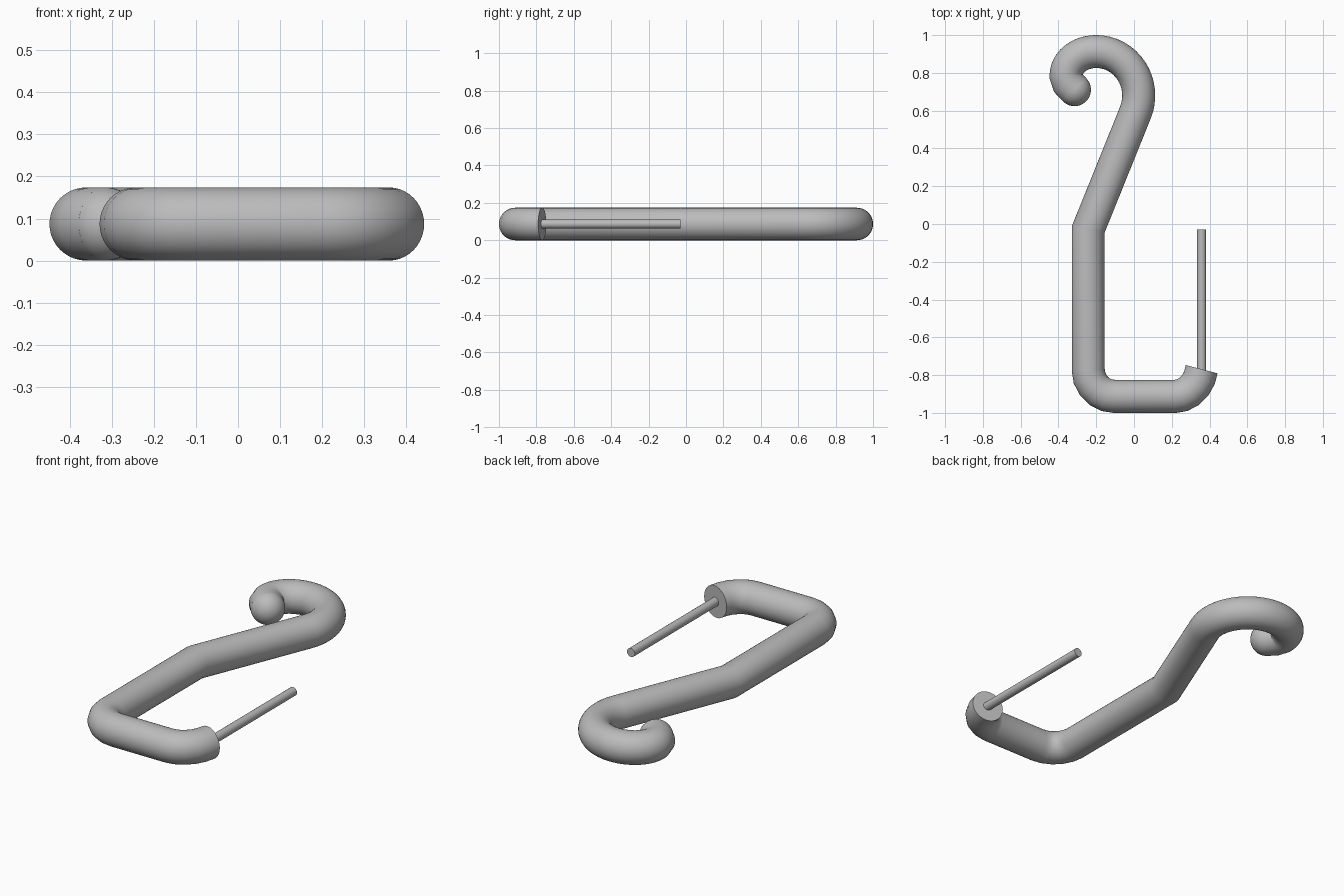
import bpy, bmesh, math
from mathutils import Vector

cube = bpy.data.objects.get("Cube")
if cube:
    bpy.data.objects.remove(cube)

RADIUS = 0.087
SIDES = 40

steel = bpy.data.materials.new("grey steel")
steel.use_nodes = True
GREY = (0.5, 0.5, 0.5, 1)
steel.diffuse_color = GREY
steel.node_tree.nodes["Principled BSDF"].inputs["Base Color"].default_value = GREY


def arc(cx, cy, rx, ry, start, end, steps):
    """Points along an elliptical arc, angles in degrees."""
    angles = [math.radians(start + (end - start) * i / steps) for i in range(steps + 1)]
    return [(cx + rx * math.cos(a), cy + ry * math.sin(a)) for a in angles]


def finish(bm, name):
    bmesh.ops.recalc_face_normals(bm, faces=bm.faces)
    mesh = bpy.data.meshes.new(name)
    bm.to_mesh(mesh)
    bm.free()
    mesh.materials.append(steel)
    obj = bpy.data.objects.new(name, mesh)
    bpy.context.collection.objects.link(obj)
    bpy.ops.object.select_all(action='DESELECT')
    obj.select_set(True)
    bpy.context.view_layer.objects.active = obj
    bpy.ops.object.shade_smooth_by_angle(angle=math.radians(40))
    return obj


def tube(name, path, radius, sides):
    """Sweep a round section along a flat path with mitred joints and capped ends."""
    bm = bmesh.new()
    pts = [Vector(p) for p in path]
    dirs = [(b - a).normalized() for a, b in zip(pts, pts[1:])]
    rings = []
    for i, p in enumerate(pts):
        before, after = dirs[max(i - 1, 0)], dirs[min(i, len(dirs) - 1)]
        tangent = (before + after).normalized()
        side = Vector((-tangent.y, tangent.x)) / tangent.dot(after)
        ring = []
        for k in range(sides):
            a = math.tau * k / sides
            q = p + side * radius * math.cos(a)
            ring.append(bm.verts.new((q.x, q.y, RADIUS + radius * math.sin(a))))
        rings.append(ring)
    for r, s in zip(rings, rings[1:]):
        for k in range(sides):
            n = (k + 1) % sides
            bm.faces.new((r[k], r[n], s[n], s[k]))
    bm.faces.new(rings[0])
    bm.faces.new(rings[-1])
    return finish(bm, name)


# Bent hook body: curled tip, large bend, shank, two lower corners
curl_tip = (-0.315, 0.711)
path = [curl_tip, (-0.347, 0.745)]
path += arc(-0.2, 0.785, 0.16, 0.128, 180, 90, 12)
path += arc(-0.2, 0.68, 0.225, 0.233, 90, -22, 16)[1:]
path += [(-0.242, -0.028)]
path += arc(-0.102, -0.773, 0.14, 0.14, 180, 270, 5)
path += arc(0.215, -0.742, 0.145, 0.171, 270, 351, 5)
tube("hook_body", path, RADIUS, SIDES)

# Rounded end of the curl
bm = bmesh.new()
bmesh.ops.create_uvsphere(bm, u_segments=SIDES, v_segments=20, radius=RADIUS)
bmesh.ops.translate(bm, verts=bm.verts, vec=(*curl_tip, RADIUS))
finish(bm, "curl_ball")

# Thin straight rod rising from the flat end
tube("gate_rod", [(0.358, -0.78), (0.358, -0.03)], 0.024, 24)
